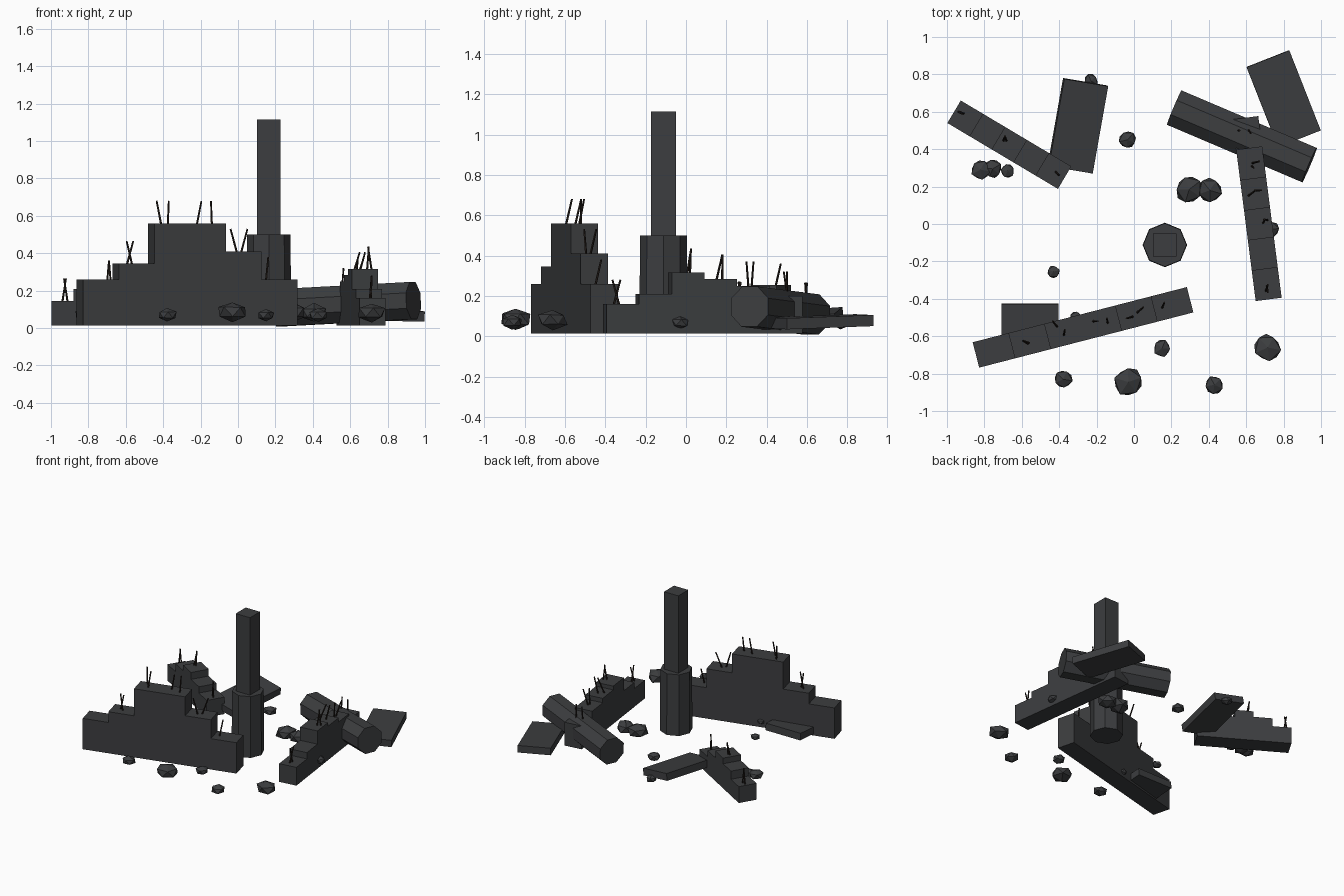
import bpy, bmesh, math, random
from mathutils import Vector, Matrix

random.seed(4)


def material(name, rgb):
    m = bpy.data.materials.new(name)
    m.diffuse_color = (*rgb, 1)
    return m


STONE = material("charred_stone", (0.045, 0.047, 0.05))
TWIG = material("burnt_twig", (0.02, 0.014, 0.011))


def finish(name, bm, mat=STONE):
    bmesh.ops.recalc_face_normals(bm, faces=bm.faces)
    me = bpy.data.meshes.new(name)
    bm.to_mesh(me)
    bm.free()
    me.materials.append(mat)
    ob = bpy.data.objects.new(name, me)
    bpy.context.collection.objects.link(ob)
    return ob


def wall(name, start, end, heights, thick=0.14, base=0.015):
    """Stepped ruin wall: one side profile extruded through its thickness."""
    a, b = Vector((*start, 0)), Vector((*end, 0))
    step = (b - a) / len(heights)
    side = Vector((-step.y, step.x, 0)).normalized() * thick
    pts = [a + Vector((0, 0, base))]
    for i, h in enumerate(heights):
        for k in (i, i + 1):
            p = a + step * k + Vector((0, 0, h))
            if (p - pts[-1]).length > 1e-4:
                pts.append(p)
    pts.append(b + Vector((0, 0, base)))
    bm = bmesh.new()
    f = bm.faces.new([bm.verts.new(p - side / 2) for p in pts])
    r = bmesh.ops.extrude_face_region(bm, geom=[f])
    bmesh.ops.translate(bm, vec=side, verts=[v for v in r["geom"] if isinstance(v, bmesh.types.BMVert)])
    return finish(name, bm)


def box(name, loc, size, rot=(0, 0, 0)):
    bm = bmesh.new()
    bmesh.ops.create_cube(bm, size=1, matrix=Matrix.Diagonal((*size, 1)))
    ob = finish(name, bm)
    ob.location = loc
    ob.rotation_euler = [math.radians(r) for r in rot]
    return ob


def rod(name, a, b, r1, r2, sides, turn=0.0, mat=STONE):
    """Straight prism between two points."""
    a, b = Vector(a), Vector(b)
    d = b - a
    bm = bmesh.new()
    bmesh.ops.create_cone(bm, cap_ends=True, segments=sides, radius1=r1, radius2=r2,
                          depth=d.length, matrix=Matrix.Rotation(turn, 4, 'Z'))
    ob = finish(name, bm, mat)
    ob.location = (a + b) / 2
    ob.rotation_mode = 'QUATERNION'
    ob.rotation_quaternion = d.to_track_quat('Z', 'Y')
    return ob


# broken walls
wall("front_wall", (-0.845, -0.70), (0.30, -0.405), [0.26, 0.345, 0.56, 0.56, 0.41, 0.26])
wall("right_wall", (0.72, -0.403), (0.595, 0.568), [0.16, 0.21, 0.315, 0.285, 0.25, 0.20])
wall("back_wall", (-0.962, 0.60), (-0.371, 0.248), [0.145, 0.21, 0.255, 0.20, 0.15])

# chimney with octagonal base
rod("chimney_base", (0.165, -0.112, 0.015), (0.165, -0.112, 0.50), 0.119, 0.116, 8)
box("chimney_stack", (0.165, -0.112, 0.75), (0.125, 0.125, 0.73))

# fallen column
rod("fallen_column", (0.216, 0.622, 0.108), (0.938, 0.315, 0.147), 0.108, 0.108, 8, math.pi / 8)

# fallen slabs
box("back_slab", (-0.30, 0.525, 0.085), (0.24, 0.475, 0.055), (4, 8, -9.5))
box("right_slab", (0.80, 0.67, 0.072), (0.245, 0.46, 0.055), (2, 1, 21.5))
box("front_slab", (-0.555, -0.533, 0.06), (0.305, 0.215, 0.055), (4, 0, 0))

# loose rubble: x, y, radius
ROCKS = [(-0.82, 0.29, .058), (-0.755, 0.295, .053), (-0.675, 0.285, .04), (-0.035, 0.45, .052),
         (0.295, 0.185, .08), (0.405, 0.18, .075), (-0.43, -0.255, .036), (0.73, -0.03, .05),
         (-0.38, -0.83, .055), (-0.03, -0.845, .084), (0.15, -0.665, .05), (0.43, -0.86, .053),
         (0.715, -0.66, .077), (-0.23, 0.765, .042), (-0.31, -0.50, .034)]
for i, (x, y, r) in enumerate(ROCKS):
    bm = bmesh.new()
    bmesh.ops.create_icosphere(bm, subdivisions=1, radius=r)
    for v in bm.verts:
        v.co *= random.uniform(0.88, 1.08)
        v.co.z *= 0.68
    ob = finish(f"rubble_{i + 1}", bm)
    ob.location = (x, y, 0.04 + r * 0.55)
    ob.rotation_euler.z = random.uniform(0, 6.28)

# burnt twigs: base x, y, z, then lean in x and y
TWIGS = [(-0.595, -0.625, .345, .035, -.01), (-0.565, -0.64, .345, -.03, .015),
         (-0.41, -0.55, .56, -.025, .03), (-0.375, -0.595, .56, .005, .03),
         (-0.22, -0.52, .56, .025, .0), (-0.14, -0.53, .56, -.005, .025),
         (-0.005, -0.495, .41, -.035, -.01), (0.015, -0.475, .41, .035, .03),
         (0.15, -0.45, .26, .012, .03), (0.705, -0.36, .16, .01, .035),
         (0.71, -0.33, .16, .005, -.035), (0.69, 0.005, .315, .01, .02), (0.715, 0.02, .315, -.02, .005),
         (0.61, 0.15, .285, .04, .03), (0.645, 0.18, .285, .035, .0),
         (0.63, 0.31, .25, .01, -.01), (0.63, 0.325, .25, .04, .01),
         (0.555, 0.50, .20, .01, .0), (0.61, 0.505, .20, .015, -.02),
         (-0.94, 0.60, .145, .02, -.01), (-0.91, 0.59, .145, -.02, .01),
         (-0.70, 0.44, .24, .01, .03), (-0.68, 0.44, .24, -.01, .03),
         (-0.42, 0.28, .15, .02, -.02), (-0.40, 0.26, .15, -.01, .01)]
for i, (x, y, z, dx, dy) in enumerate(TWIGS):
    rod(f"twig_{i + 1}", (x, y, z - 0.01), (x + dx, y + dy, z + 0.12), .006, .005, 5, mat=TWIG)
